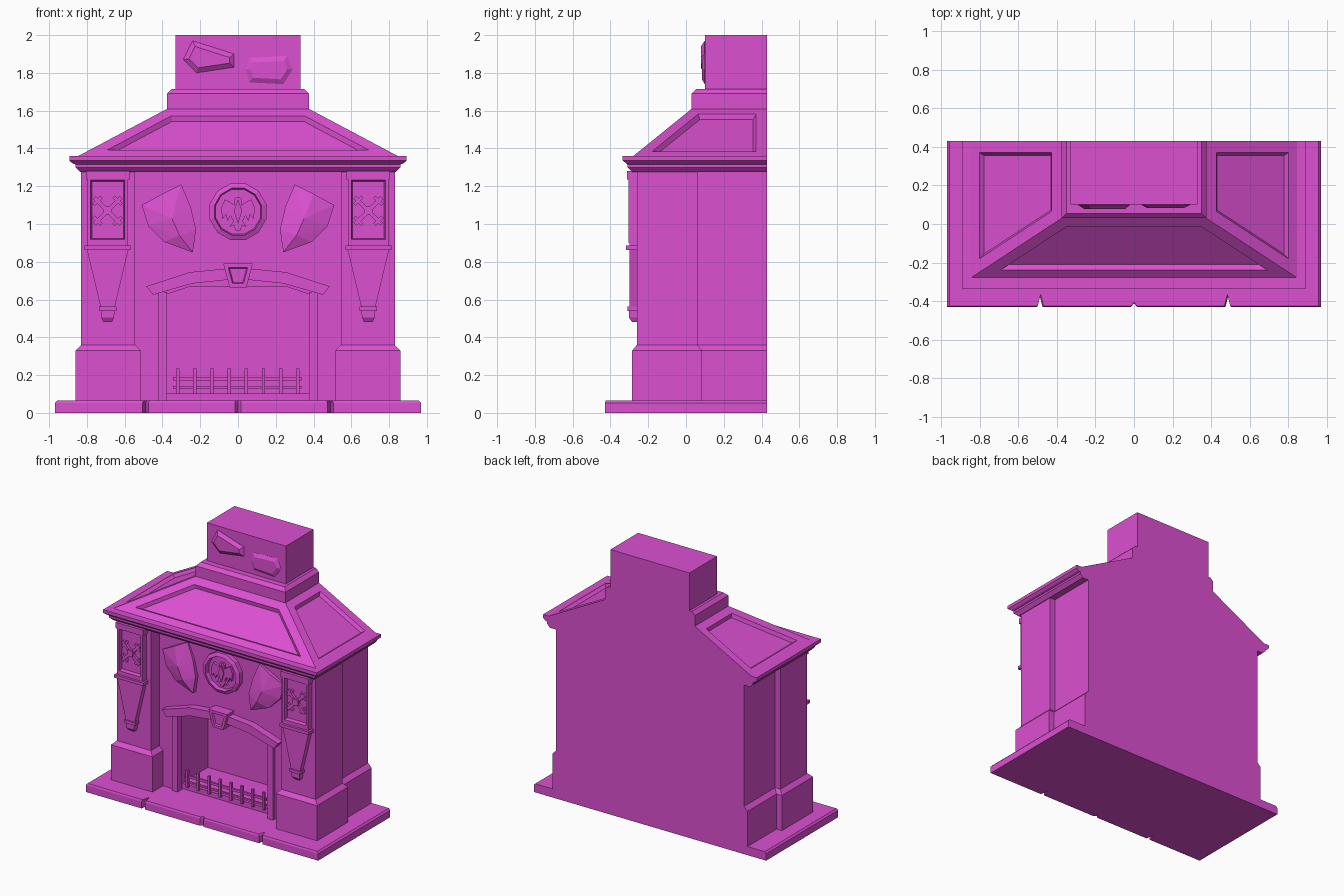
import bpy, bmesh, math
from mathutils import Vector

cube = bpy.data.objects.get("Cube")
if cube:
    bpy.data.objects.remove(cube, do_unlink=True)

STONE = bpy.data.materials.new("magenta stone")
STONE.use_nodes = True
COLOR = (0.72, 0.08, 0.64, 1)
STONE.diffuse_color = COLOR
STONE.node_tree.nodes["Principled BSDF"].inputs["Base Color"].default_value = COLOR

BACK = 0.43      # rear plane
WALL = -0.16     # front of the recessed wall
FRONT = -0.26    # front of the pilasters


def finish(name, bm):
    bmesh.ops.recalc_face_normals(bm, faces=bm.faces)
    mesh = bpy.data.meshes.new(name)
    bm.to_mesh(mesh)
    bm.free()
    mesh.materials.append(STONE)
    obj = bpy.data.objects.new(name, mesh)
    bpy.context.collection.objects.link(obj)
    return obj


def inset(bm, faces, steps):
    """Inset each face in turn by (thickness, depth) steps."""
    bm.normal_update()
    for thickness, depth in steps:
        bmesh.ops.inset_individual(bm, faces=faces, thickness=thickness,
                                   depth=depth, use_even_offset=True)


def loft(name, rings, panels=None, panel_dirs=()):
    """Stack of rectangles (x0, x1, y0, y1, z); panels may be sunk into sides."""
    bm = bmesh.new()
    loops = [[bm.verts.new(p) for p in ((a, c, z), (b, c, z), (b, d, z), (a, d, z))]
             for a, b, c, d, z in rings]
    for low, high in zip(loops, loops[1:]):
        for i in range(4):
            j = (i + 1) % 4
            bm.faces.new((low[i], low[j], high[j], high[i]))
    bm.faces.new(loops[0])
    bm.faces.new(loops[-1])
    bmesh.ops.recalc_face_normals(bm, faces=bm.faces)
    if panels:
        faces = [f for f in bm.faces
                 if any(f.normal.dot(Vector(d)) > 0.3 for d in panel_dirs)
                 and abs(f.normal.z) < 0.95]
        inset(bm, faces, panels)
    return finish(name, bm)


def tier(name, rings, **kw):
    """Centred loft from (half width, front y, z), flush with the rear."""
    return loft(name, [(-w, w, y, BACK, z) for w, y, z in rings], **kw)


def prism(name, pts, y0, y1, steps=()):
    """Front outline (x, z) extruded from y0 (front) to y1, front face inset."""
    bm = bmesh.new()
    front = [bm.verts.new((x, y0, z)) for x, z in pts]
    rear = [bm.verts.new((x, y1, z)) for x, z in pts]
    face = bm.faces.new(front)
    bm.faces.new(rear)
    for i in range(len(pts)):
        j = (i + 1) % len(pts)
        bm.faces.new((front[i], front[j], rear[j], rear[i]))
    bmesh.ops.recalc_face_normals(bm, faces=bm.faces)
    inset(bm, [face], steps)
    return finish(name, bm)


def box(name, x0, x1, y0, y1, z0, z1, steps=()):
    return prism(name, [(x0, z0), (x1, z0), (x1, z1), (x0, z1)], y0, y1, steps)


def turned_bar(name, cx, cz, half_len, half_thick, angle, y0, y1, shift=0):
    c, s = math.cos(angle), math.sin(angle)
    corners = [(shift - half_len, -half_thick), (shift + half_len, -half_thick),
               (shift + half_len, half_thick), (shift - half_len, half_thick)]
    return prism(name, [(cx + u * c - v * s, cz + u * s + v * c) for u, v in corners], y0, y1)


# Hearth slab with notched joints along its front edge
edge = [(-0.97, -0.43)]
for x in (-0.49, 0, 0.49):
    edge += [(x - 0.015, -0.43), (x, -0.37 if x else -0.41), (x + 0.015, -0.43)]
edge += [(0.97, -0.43), (0.97, BACK), (-0.97, BACK)]
bm = bmesh.new()
rings = [[bm.verts.new((x * k, y if y > 0 else y * k, z)) for x, y in edge]
         for k, z in ((1, 0), (1, 0.052), (0.988, 0.065))]
for low, high in zip(rings, rings[1:]):
    for i in range(len(edge)):
        j = (i + 1) % len(edge)
        bm.faces.new((low[i], low[j], high[j], high[i]))
bm.faces.new(rings[0])
bm.faces.new(rings[-1])
finish("hearth_slab", bm)

# Body: rear wall, front wall around the opening, firebox floor
box("rear_wall", -0.785, 0.785, 0.19, BACK, 0.06, 1.30)
half = [(0.385, 0.06), (0.385, 0.625), (0.25, 0.67)]
opening = half + [(-x, z) for x, z in reversed(half)]
prism("front_wall", [(-0.785, 0.06), (-0.785, 1.3), (0.785, 1.3), (0.785, 0.06)] + opening,
      WALL, 0.19)
box("firebox_floor", -0.385, 0.385, -0.12, 0.2, 0.05, 0.105)

# Grate
for z0, z1 in ((0.13, 0.143), (0.172, 0.19)):
    box("grate_rail", -0.345, 0.335, -0.145, -0.13, z0, z1)
for i in range(8):
    x = -0.32 + i * 0.091
    box("grate_post", x - 0.009, x + 0.009, -0.155, -0.137, 0.10, 0.235)

# Arch over the opening, with keystone
arch = [(0.45, 0.625), (0.485, 0.67), (0.255, 0.745), (0.05, 0.765),
        (0.05, 0.705), (0.24, 0.685)]
for s in (1, -1):
    side = "left" if s > 0 else "right"
    prism(side + "_arch", [(s * x, z) for x, z in arch], -0.215, WALL + 0.02)
prism("keystone", [(-0.045, 0.665), (0.045, 0.665), (0.078, 0.79), (-0.078, 0.79)],
      -0.24, WALL + 0.02, [(0.02, 0), (0.006, -0.012)])

for s in (1, -1):
    side = "left" if s > 0 else "right"

    def mx(a, b):
        return sorted((s * a, s * b))

    # Jamb and pilaster with plinth
    box(side + "_jamb", *mx(0.375, 0.42), -0.185, WALL + 0.03, 0.06, 0.64)
    loft(side + "_pilaster", [(*mx(0.545, 0.83), FRONT, 0.06, z) for z in (0.3, 1.30)])
    loft(side + "_plinth", [(*mx(0.515, 0.86), -0.285, 0.085, 0.06),
                            (*mx(0.515, 0.86), -0.285, 0.085, 0.33),
                            (*mx(0.545, 0.83), FRONT, 0.06, 0.36)])
    loft(side + "_rear_plinth", [(*mx(0.5, 0.815), 0, BACK, 0.06),
                                 (*mx(0.5, 0.815), 0, BACK, 0.33),
                                 (*mx(0.5, 0.785), 0, BACK, 0.36)])

    # Carved bracket: framed panel, ledge, taper and drop
    c = s * 0.69
    box(side + "_bracket_panel", c - 0.108, c + 0.108, -0.305, FRONT + 0.01, 0.90, 1.25,
        [(0.018, 0), (0.006, -0.028)])
    box(side + "_bracket_cap", c - 0.115, c + 0.115, -0.312, FRONT + 0.01, 1.235, 1.28)
    box(side + "_bracket_ledge", c - 0.122, c + 0.122, -0.318, FRONT + 0.01, 0.862, 0.885)
    box(side + "_bracket_neck", c - 0.108, c + 0.108, -0.30, FRONT + 0.01, 0.88, 0.905)
    prism(side + "_bracket_taper", [(c - 0.11, 0.865), (c + 0.11, 0.865),
                                    (c + 0.035, 0.55), (c - 0.035, 0.55)],
          -0.30, FRONT + 0.01)
    box(side + "_drop_band", c - 0.046, c + 0.046, -0.31, FRONT + 0.01, 0.54, 0.562)
    loft(side + "_drop", [(c - 0.022, c + 0.022, -0.285, FRONT + 0.01, 0.48),
                          (c - 0.034, c + 0.034, -0.302, FRONT + 0.01, 0.505),
                          (c - 0.036, c + 0.036, -0.302, FRONT + 0.01, 0.545)])

    # Crossed ornament
    for k in range(4):
        a = math.pi / 4 + k * math.pi / 2
        turned_bar(side + "_cross_arm", c, 1.07, 0.05, 0.011, a, -0.296, -0.27, 0.05)
        turned_bar(side + "_cross_tip", c + 0.075 * math.cos(a), 1.07 + 0.075 * math.sin(a),
                   0.03, 0.009, a + math.pi / 2, -0.292, -0.27)
    turned_bar(side + "_cross_boss", c, 1.07, 0.022, 0.022, 0, -0.303, -0.27)

    # Tilted shield, bulging along its middle
    shield = [(0.51, 1.10, 0.012), (0.40, 1.16, 0.03), (0.30, 1.21, 0.012),
              (0.475, 0.99, 0.02), (0.35, 1.03, 0.06), (0.25, 1.09, 0.02),
              (0.39, 0.905, 0.03), (0.31, 0.94, 0.06), (0.222, 0.97, 0.03),
              (0.24, 0.85, 0.035)]
    bm = bmesh.new()
    for x, z, out in shield:
        bm.verts.new((s * x, WALL - out, z))
        bm.verts.new((s * x, WALL + 0.01, z))
    hull = bmesh.ops.convex_hull(bm, input=bm.verts)
    bmesh.ops.delete(bm, geom=list({g for g in hull["geom_interior"]
                                    if isinstance(g, bmesh.types.BMVert)}), context="VERTS")
    finish(side + "_shield", bm)

# Medallion with spread-winged bird relief
ring = [(0.155 * math.cos(math.radians(15 + 30 * i)),
         1.065 + 0.155 * math.sin(math.radians(15 + 30 * i))) for i in range(12)]
prism("medallion", ring, -0.195, WALL + 0.02, [(0.025, 0.012), (0.006, -0.03)])
wing = [(0.012, 1.14), (0.022, 1.128), (0.018, 1.1), (0.04, 1.115), (0.07, 1.13),
        (0.09, 1.085), (0.082, 1.025), (0.065, 1.05), (0.055, 1.015), (0.04, 1.045),
        (0.024, 1.015), (0.045, 0.985), (0.022, 0.992), (0.012, 0.965)]
prism("bird_relief", wing + [(-x, z) for x, z in reversed(wing)], -0.195, WALL)
prism("bird_body", [(0, 1.13), (0.022, 1.07), (0, 1.0), (-0.022, 1.07)], -0.205, WALL)

# Cornice, hipped hood with sunk panels, collar and chimney
tier("cornice", [(0.835, -0.285, 1.275), (0.86, -0.31, 1.30), (0.86, -0.31, 1.315),
                 (0.875, -0.315, 1.32), (0.892, -0.335, 1.335), (0.892, -0.335, 1.36)])
tier("hood", [(0.855, -0.285, 1.355), (0.375, 0.03, 1.61)],
     panels=[(0.06, 0), (0.015, -0.025)], panel_dirs=((0, -1, 0), (1, 0, 0), (-1, 0, 0)))
tier("collar", [(0.375, 0.03, 1.605), (0.375, 0.03, 1.69), (0.35, 0.055, 1.715)])
tier("chimney", [(0.33, 0.10, 1.70), (0.33, 0.10, 2.0)])

# Raised stones on the chimney front
prism("upper_stone", [(-0.29, 1.87), (-0.24, 1.97), (-0.02, 1.90), (-0.02, 1.83),
                      (-0.22, 1.80)], 0.099, 0.12, [(0.025, 0.02)])
prism("lower_stone", [(0.04, 1.82), (0.06, 1.88), (0.26, 1.89), (0.29, 1.82),
                      (0.24, 1.74), (0.06, 1.75)], 0.099, 0.12, [(0.025, 0.015)])
